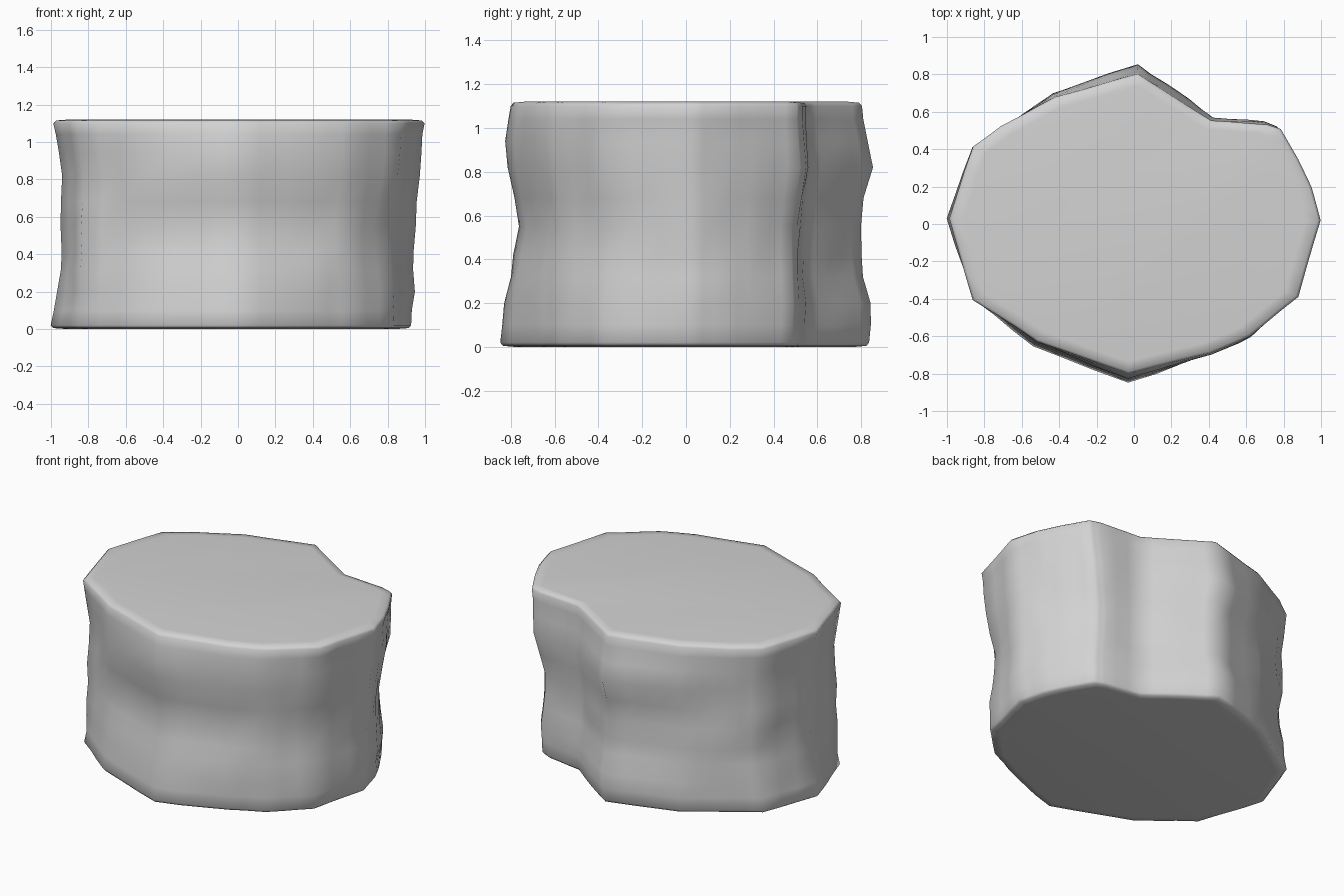
import bpy, bmesh, math
from mathutils import Vector, noise

if "Cube" in bpy.data.objects:
    bpy.data.objects.remove(bpy.data.objects["Cube"], do_unlink=True)

stone = bpy.data.materials.new("stone grey")
stone.use_nodes = True
stone.diffuse_color = (0.65, 0.65, 0.65, 1)
stone.node_tree.nodes["Principled BSDF"].inputs["Base Color"].default_value = stone.diffuse_color

# Irregular outline with a notch at the back
OUTLINE = [(1, .02), (.95, .2), (.88, .35), (.79, .51), (.72, .535), (.42, .56), (.22, .69),
           (.02, .82), (-.43, .69), (-.72, .53), (-.87, .42), (-1, .03), (-.87, -.41),
           (-.52, -.63), (-.03, -.8), (.41, -.69), (.62, -.6), (.88, -.39)]
# Per height: scale towards right (+x), back, left (-x) and front
PROFILE = [(.02, .925, 1.02, 1, 1.06), (.1, .93, 1.025, .98, 1.045), (.2, .945, 1.025, .965, 1.035),
           (.32, .935, .98, .955, 1.005), (.42, .93, .98, .945, .98), (.55, .94, .98, .955, .95),
           (.68, .95, .98, .95, .985), (.82, .965, 1.035, .94, 1.02), (.94, .98, 1.01, .96, 1.03),
           (1.04, .99, .985, .98, 1.015), (1.1, 1, .98, .99, 1)]
# Local dents: centre, push direction, reach across and reach in height
DENTS = [((.74, .51), .5, (-.045, 0), .2, .32),
         ((.74, .51), 0, (-.025, 0), .2, .25),
         ((.74, .53), .82, (0, .02), .25, .15),
         ((.85, -.38), .5, (-.025, .01), .2, .3),
         ((.42, -.7), 0, (0, .03), .25, .25),
         ((-.87, -.42), 0, (.025, .01), .2, .2),
         ((-.72, .53), 0, (.015, -.02), .25, .2)]
STEPS = 3
TOP = 1.12


def outline_points():
    for i, a in enumerate(OUTLINE):
        b = OUTLINE[(i + 1) % len(OUTLINE)]
        for s in range(STEPS):
            yield Vector(a).lerp(Vector(b), s / STEPS)


def side_scale(p, row):
    east, north, west, south = row[1:]
    n = p.normalized()
    sx = east if n.x > 0 else west
    sy = north if n.y > 0 else south
    return sx * n.x ** 2 + sy * n.y ** 2


def dent_offset(p, z):
    total = Vector((0, 0))
    for centre, height, push, reach, tall in DENTS:
        d = ((p - Vector(centre)).length / reach) ** 2 + ((z - height) / tall) ** 2
        total += Vector(push) * math.exp(-d)
    return total


def ring(bm, row):
    z = row[0]
    fade = math.sin(math.pi * z / TOP) ** .5
    verts = []
    for p in outline_points():
        spot = Vector((p.x, p.y, z))
        bump = (noise.noise(spot * 3.5) * .02 + noise.noise(spot * 8) * .012) * fade
        q = p * (side_scale(p, row) + bump) + dent_offset(p, z)
        verts.append(bm.verts.new((q.x, q.y, z)))
    return verts


def inset_ring(bm, source, factor, z):
    return [bm.verts.new((v.co.x * factor, v.co.y * factor, z)) for v in source]


# Rock body: stacked rings with softened rims and flat caps
bm = bmesh.new()
rings = [ring(bm, row) for row in PROFILE]
low = [inset_ring(bm, rings[0], f, z) for f, z in ((.93, .001), (.985, .005))]
high = [inset_ring(bm, rings[-1], f, z) for f, z in ((.985, TOP - .005), (.92, TOP))]
rings = low + rings + high
for lower, upper in zip(rings, rings[1:]):
    for i in range(len(lower)):
        j = (i + 1) % len(lower)
        bm.faces.new((lower[i], lower[j], upper[j], upper[i]))
bm.faces.new(list(reversed(rings[0])))
bm.faces.new(rings[-1])
bmesh.ops.recalc_face_normals(bm, faces=bm.faces)

mesh = bpy.data.meshes.new("rock_body")
bm.to_mesh(mesh)
bm.free()
mesh.materials.append(stone)
rock = bpy.data.objects.new("rock_body", mesh)
bpy.context.collection.objects.link(rock)

# Smooth sides and rims
bpy.context.view_layer.objects.active = rock
rock.select_set(True)
bpy.ops.object.shade_smooth_by_angle(angle=math.radians(85))
